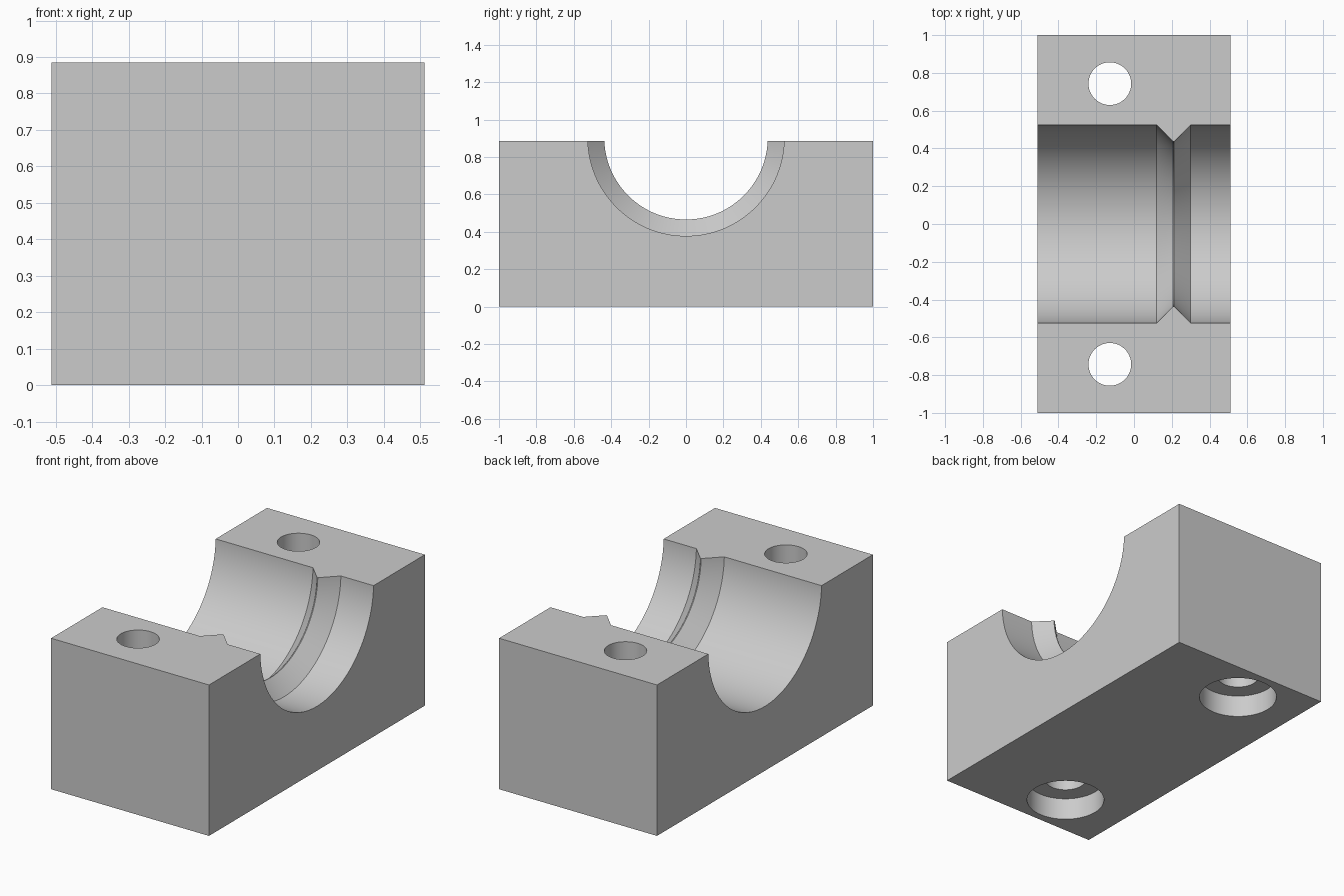
import bpy
import bmesh
import math
from mathutils import Matrix

cube = bpy.data.objects.get("Cube")
if cube:
    bpy.data.objects.remove(cube, do_unlink=True)

WIDTH, LENGTH, HEIGHT = 1.024, 2.0, 0.885
BORE_R, RIDGE_R, BORE_Z = 0.525, 0.437, 0.903
HOLE_R, COUNTERBORE_R, COUNTERBORE_DEPTH = 0.113, 0.213, 0.13
HOLE_X, HOLE_Y = -0.128, 0.743

grey = bpy.data.materials.new("plain grey")
grey.use_nodes = True
grey.diffuse_color = (0.6, 0.6, 0.6, 1)
grey.node_tree.nodes["Principled BSDF"].inputs["Base Color"].default_value = (0.6, 0.6, 0.6, 1)


def add_object(name, bm):
    mesh = bpy.data.meshes.new(name)
    bm.to_mesh(mesh)
    bm.free()
    mesh.materials.append(grey)
    obj = bpy.data.objects.new(name, mesh)
    bpy.context.collection.objects.link(obj)
    return obj


def lathe(name, profile, matrix, sides):
    """Solid of revolution about local z from (radius, height) points."""
    bm = bmesh.new()
    rings = []
    for r, z in profile:
        rings.append([bm.verts.new((r * math.cos(a), r * math.sin(a), z))
                      for a in (2 * math.pi * i / sides for i in range(sides))])
    for low, high in zip(rings, rings[1:]):
        for i in range(sides):
            j = (i + 1) % sides
            bm.faces.new((low[i], low[j], high[j], high[i]))
    bm.faces.new(rings[0][::-1])
    bm.faces.new(rings[-1])
    bm.transform(matrix)
    bmesh.ops.recalc_face_normals(bm, faces=bm.faces)
    obj = add_object(name, bm)
    obj.hide_render = True
    return obj


# Rectangular block
bm = bmesh.new()
bmesh.ops.create_cube(bm, size=1)
bm.transform(Matrix.Translation((0, 0, HEIGHT / 2)) @ Matrix.Diagonal((WIDTH, LENGTH, HEIGHT, 1)))
block = add_object("bearing_block", bm)

# Half-round bore with a narrow V-shaped ridge left standing
bore_profile = [(BORE_R, -0.7), (BORE_R, 0.119), (RIDGE_R, 0.207),
                (RIDGE_R, 0.212), (BORE_R, 0.30), (BORE_R, 0.7)]
along_x = Matrix.Translation((0, 0, BORE_Z)) @ Matrix.Rotation(math.pi / 2, 4, "Y")
cutters = [lathe("bore_cutter", bore_profile, along_x, 128)]

# Bolt holes, counterbored from below
hole_profile = [(COUNTERBORE_R, -0.1), (COUNTERBORE_R, COUNTERBORE_DEPTH),
                (HOLE_R, COUNTERBORE_DEPTH), (HOLE_R, HEIGHT + 0.1)]
for side, y in (("front", -HOLE_Y), ("back", HOLE_Y)):
    place = Matrix.Translation((HOLE_X, y, 0))
    cutters.append(lathe(side + "_bolt_hole_cutter", hole_profile, place, 64))

# Cut the block and drop the cutters
bpy.ops.object.select_all(action="DESELECT")
bpy.context.view_layer.objects.active = block
block.select_set(True)
for cutter in cutters:
    cut = block.modifiers.new(cutter.name, "BOOLEAN")
    cut.operation = "DIFFERENCE"
    cut.solver = "EXACT"
    cut.object = cutter
    bpy.ops.object.modifier_apply(modifier=cut.name)
    bpy.data.objects.remove(cutter, do_unlink=True)

bpy.ops.object.shade_smooth_by_angle(angle=math.radians(30))
